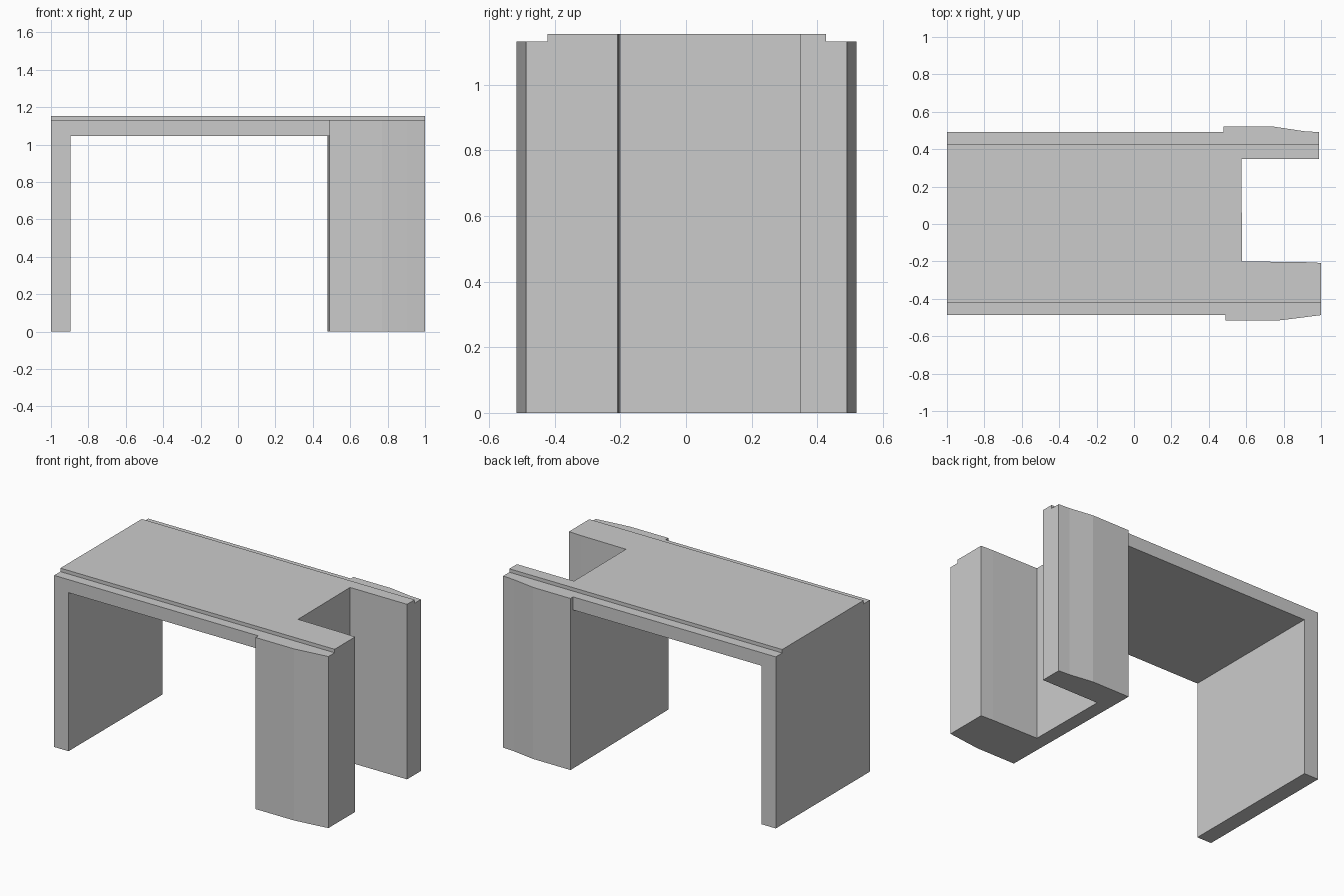
import bpy, bmesh

if "Cube" in bpy.data.objects:
    bpy.data.objects.remove(bpy.data.objects["Cube"])

SLAB_Z, STEP_Z, TOP_Z = 1.045, 1.131, 1.154


def prism(name, plan, z0, z1):
    """Extrude a counter-clockwise plan outline from z0 to z1."""
    bm = bmesh.new()
    face = bm.faces.new([bm.verts.new((x, y, z0)) for x, y in plan])
    ext = bmesh.ops.extrude_face_region(bm, geom=[face])
    for v in ext["geom"]:
        if isinstance(v, bmesh.types.BMVert):
            v.co.z = z1
    bmesh.ops.recalc_face_normals(bm, faces=bm.faces)
    mesh = bpy.data.meshes.new(name)
    bm.to_mesh(mesh)
    bm.free()
    obj = bpy.data.objects.new(name, mesh)
    bpy.context.collection.objects.link(obj)
    return obj


# Left panel leg
prism("left_panel_leg", [(-1, -.487), (-.895, -.487), (-.895, .493), (-1, .493)], 0, SLAB_Z)

# Table top, ending against the pedestal
top = prism("table_top", [(-1, -.487), (.49, -.487), (.479, .493), (-1, .493)], SLAB_Z, TOP_Z)

# U-shaped pedestal with tapered outer sides and an open right end
pedestal = prism("u_pedestal", [
    (.49, -.516), (.77, -.516), (.9, -.5), (1, -.487),
    (1, -.208), (.91, -.204), (.578, -.2), (.574, .347), (.99, .347),
    (.99, .491), (.91, .496), (.75, .52), (.478, .52)], 0, TOP_Z)

# Shallow steps cut along both long top edges
for side, y0, y1 in (("front", -.7, -.422), ("back", .426, .7)):
    cutter = prism(side + "_step_cutter", [(-1.2, y0), (1.2, y0), (1.2, y1), (-1.2, y1)],
                   STEP_Z, TOP_Z + .1)
    cutter.hide_render = True
    cutter.hide_set(True)
    for part in (top, pedestal):
        mod = part.modifiers.new(side + "_step", 'BOOLEAN')
        mod.operation = 'DIFFERENCE'
        mod.solver = 'EXACT'
        mod.object = cutter
